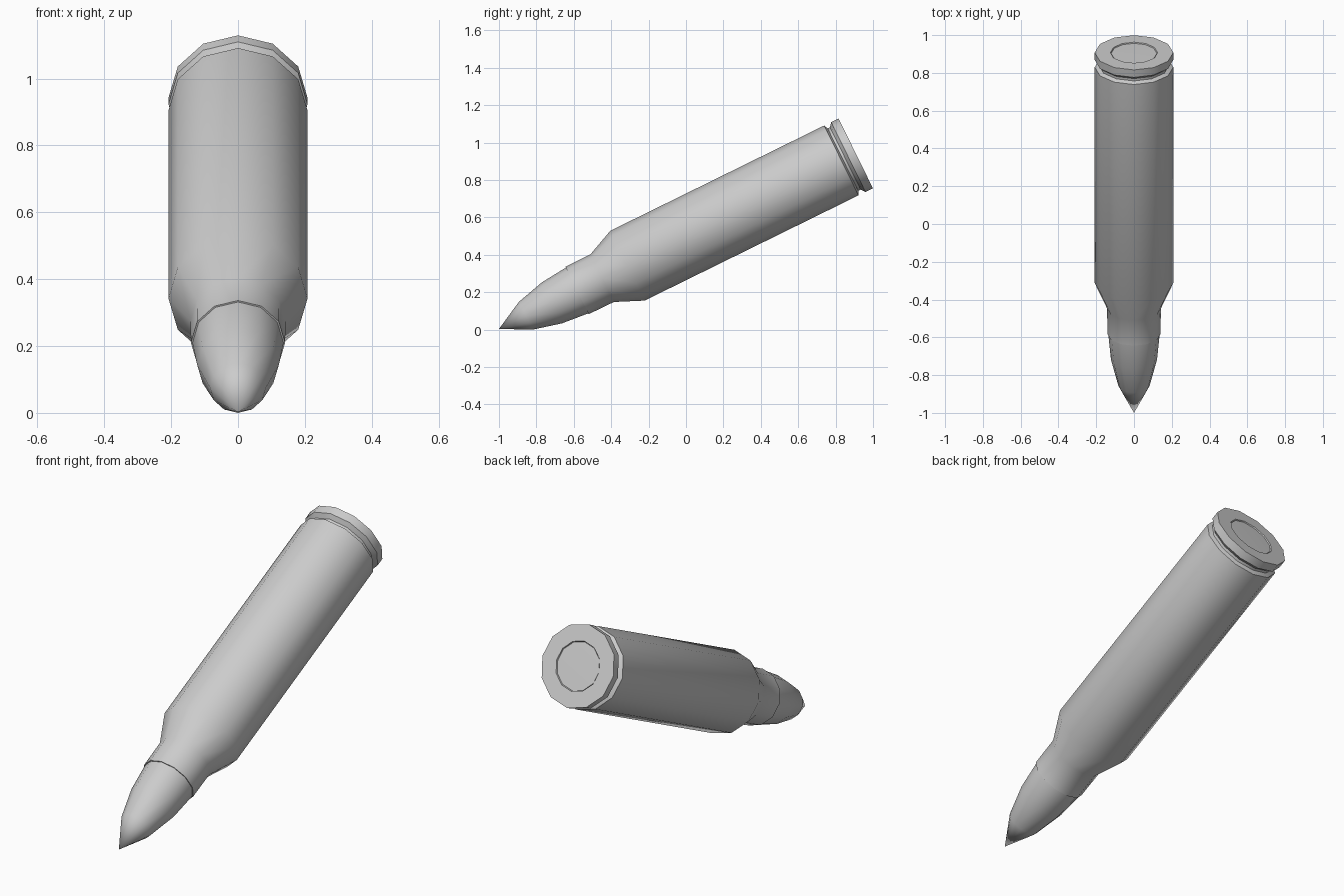
import bpy, bmesh, math
from mathutils import Matrix, Vector

if "Cube" in bpy.data.objects:
    bpy.data.objects.remove(bpy.data.objects["Cube"])

SIDES = 12
TILT = math.radians(26.2)          # nose-down slope of the cartridge
# local z runs from the nose tip to the base
PLACE = Matrix.Translation((0, -1, 0.004)) @ Matrix.Rotation(TILT - math.pi / 2, 4, 'X')


def lathe(name, profile):
    """Spin (radius, distance from tip) points into a 12-sided solid."""
    bm = bmesh.new()
    verts = [bm.verts.new((r, 0, s)) for r, s in profile]
    edges = [bm.edges.new(p) for p in zip(verts, verts[1:])]
    bmesh.ops.spin(bm, geom=verts + edges, cent=(0, 0, 0), axis=(0, 0, 1),
                   angle=math.tau, steps=SIDES, use_duplicate=False)
    bmesh.ops.remove_doubles(bm, verts=bm.verts, dist=0.0005)
    bmesh.ops.recalc_face_normals(bm, faces=bm.faces)
    bm.transform(PLACE)
    mesh = bpy.data.meshes.new(name)
    bm.to_mesh(mesh)
    bm.free()
    ob = bpy.data.objects.new(name, mesh)
    bpy.context.collection.objects.link(ob)
    bpy.ops.object.select_all(action='DESELECT')
    ob.select_set(True)
    bpy.context.view_layer.objects.active = ob
    bpy.ops.object.shade_smooth_by_angle(angle=math.radians(40))
    return ob


# pointed bullet, seated inside the neck
lathe("bullet", [(0, 0), (0.083, 0.16), (0.122, 0.315), (0.136, 0.462),
                 (0.136, 0.50), (0, 0.50)])

# case: neck, shoulder, body, extractor groove, rim, primer pocket
lathe("case", [(0, 0.466), (0.141, 0.466), (0.142, 0.615), (0.208, 0.766),
               (0.208, 2.040), (0.186, 2.050), (0.186, 2.064), (0.208, 2.082),
               (0.208, 2.126), (0.125, 2.126), (0.122, 2.116), (0, 2.116)])

# primer disc in the base
lathe("primer", [(0, 2.110), (0.121, 2.110), (0.121, 2.121), (0, 2.123)])
